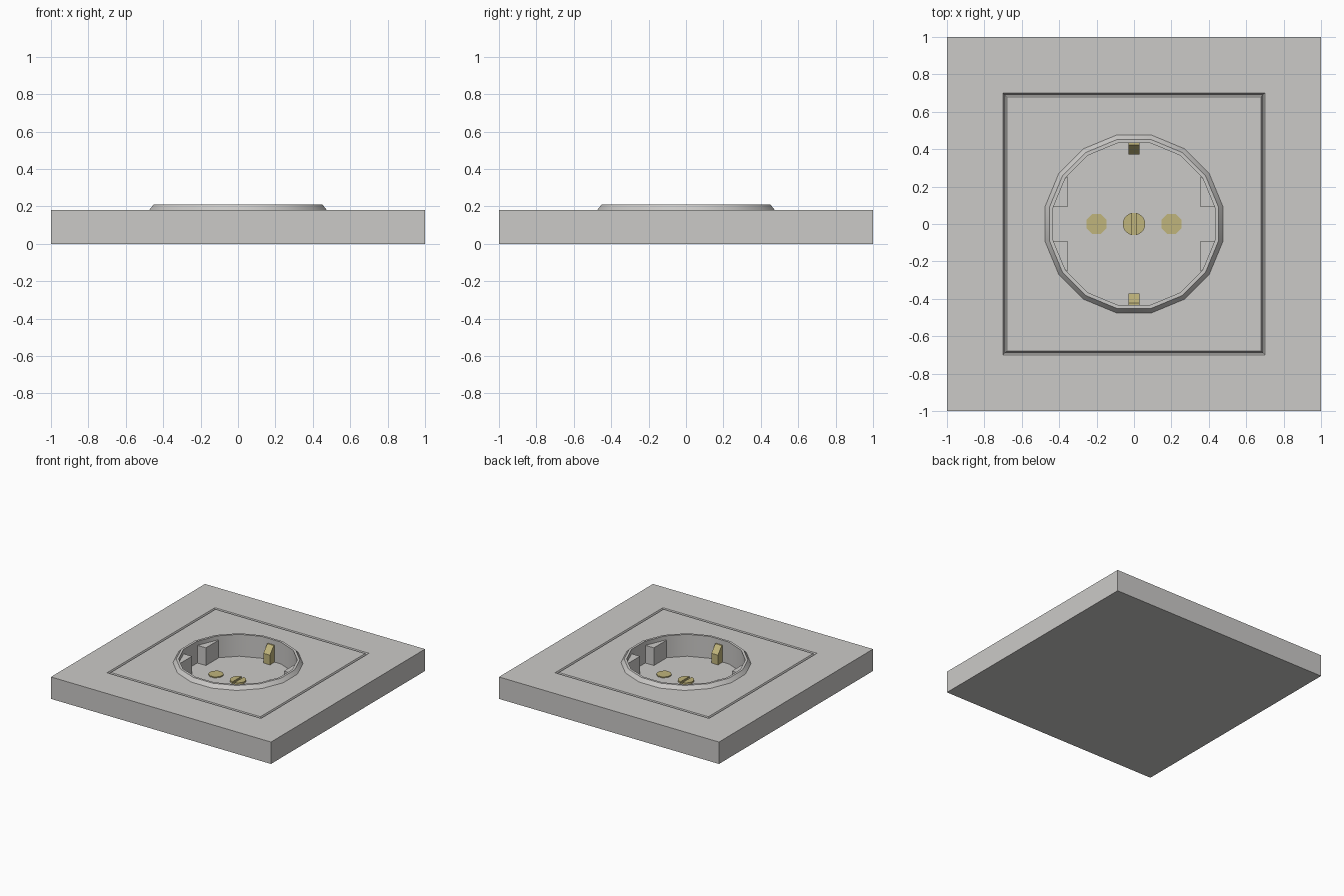
import bpy, bmesh, math

if "Cube" in bpy.data.objects:
    bpy.data.objects.remove(bpy.data.objects["Cube"])

def material(name, col):
    m = bpy.data.materials.new(name)
    m.diffuse_color = (*col, 1)
    m.use_nodes = True
    m.node_tree.nodes["Principled BSDF"].inputs["Base Color"].default_value = m.diffuse_color
    return m

GREY = material("light grey plastic", (0.6, 0.59, 0.575))
GOLD = material("brass", (0.53, 0.46, 0.2))
TOP, FLOOR = 0.18, 0.03

def finish(bm, name, mat, smooth=False):
    bmesh.ops.recalc_face_normals(bm, faces=bm.faces)
    me = bpy.data.meshes.new(name)
    bm.to_mesh(me)
    bm.free()
    ob = bpy.data.objects.new(name, me)
    bpy.context.collection.objects.link(ob)
    me.materials.append(mat)
    if smooth:
        bpy.ops.object.select_all(action='DESELECT')
        ob.select_set(True)
        bpy.context.view_layer.objects.active = ob
        bpy.ops.object.shade_smooth_by_angle(angle=math.radians(30))
    return ob

def loop(bm, n, apothem, z):
    r = apothem / math.cos(math.pi / n)
    return [bm.verts.new((r * math.cos((2 * k + 1) * math.pi / n),
                          r * math.sin((2 * k + 1) * math.pi / n), z)) for k in range(n)]

def loft(bm, loops):
    for a, b in zip(loops, loops[1:]):
        n = len(a)
        for i in range(n):
            j = (i + 1) % n
            bm.faces.new((a[i], a[j], b[j], b[i]))

def prism(name, pts, mat, to3d, lo, hi, smooth=False):
    bm = bmesh.new()
    a = [bm.verts.new(to3d(u, v, lo)) for u, v in pts]
    b = [bm.verts.new(to3d(u, v, hi)) for u, v in pts]
    loft(bm, [a, b])
    bm.faces.new(a)
    bm.faces.new(b)
    return finish(bm, name, mat, smooth)

def upright(u, v, w):
    return (u, v, w)

# Wall plate: square frame, thin groove, central panel, round rim and recess
bm = bmesh.new()
squares = [loop(bm, 4, a, z) for a, z in
           [(1, 0), (1, TOP), (0.70, TOP), (0.69, TOP - 0.02), (0.68, TOP)]]
rings = [loop(bm, 16, a, z) for a, z in
         [(0.475, TOP), (0.452, 0.21), (0.433, 0.21), (0.433, FLOOR)]]
loft(bm, squares)
loft(bm, rings)
bm.faces.new(squares[0])
bm.faces.new(rings[-1])
sq, ring = squares[-1], rings[0]
for i in range(4):
    j = (i + 1) % 4
    k = 4 * i + 2
    bm.faces.new([sq[i], sq[j]] + [ring[(k + d) % 16] for d in (3, 2, 1, 0)])
    bm.faces.new([sq[i], ring[k % 16], ring[k - 1]])
finish(bm, "socket_plate", GREY, True)

# Guide blocks against the recess wall
for sx in (-1, 1):
    for sy in (-1, 1):
        pts = [(0.355, 0.09), (0.433, 0.09), (0.367, 0.245), (0.355, 0.257)]
        prism("guide_block", [(sx * x, sy * y) for x, y in pts], GREY, upright, FLOOR, 0.175)

# Earth clips with a slanted upper face
clip = [(0.372, FLOOR), (0.372, 0.11), (0.422, 0.17), (0.433, 0.17), (0.433, FLOOR)]
for s in (-1, 1):
    prism("earth_clip", clip, GOLD, lambda u, v, w, s=s: (w, s * u, v), -0.03, 0.03)

# Pin contacts
for s in (-1, 1):
    pts = [(s * 0.2 + 0.058 * math.cos((k + 0.5) * math.pi / 4),
            0.058 * math.sin((k + 0.5) * math.pi / 4)) for k in range(8)]
    prism("pin_contact", pts, GOLD, upright, FLOOR, FLOOR + 0.008)

# Centre screw: two half discs with a slot between them
disc = [(0.06 * math.cos(k * math.pi / 12), 0.06 * math.sin(k * math.pi / 12)) for k in range(24)]
prism("screw_base", disc, GOLD, upright, FLOOR, FLOOR + 0.003, True)
for s in (-1, 1):
    a0 = math.acos(0.01 / 0.06)
    half = [(s * 0.06 * math.cos(a0 * (k / 5 - 1)), 0.06 * math.sin(a0 * (k / 5 - 1)))
            for k in range(11)]
    prism("screw_half", half, GOLD, upright, FLOOR + 0.003, FLOOR + 0.015, True)
